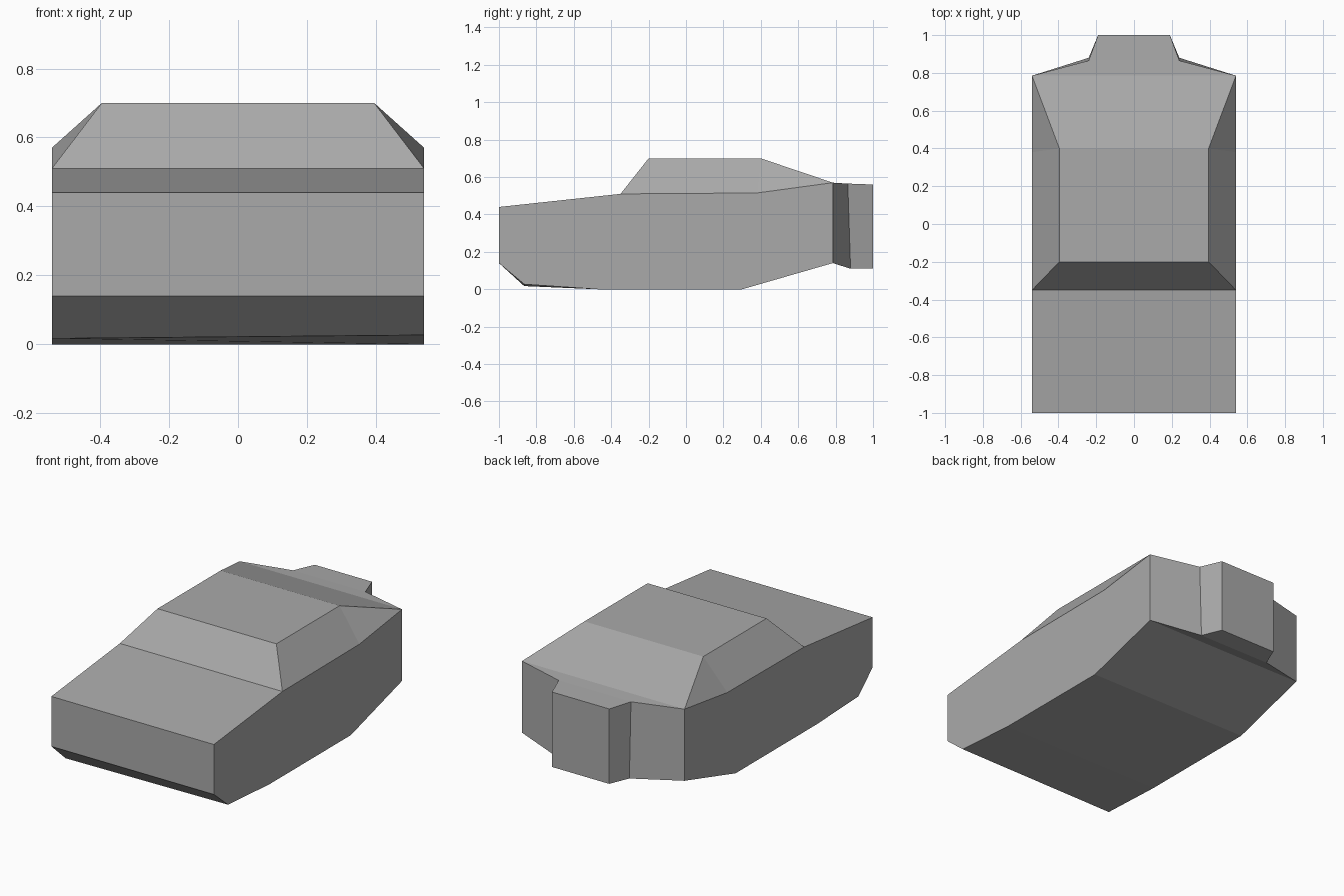
import bpy
import bmesh

cube = bpy.data.objects.get("Cube")
if cube:
    bpy.data.objects.remove(cube, do_unlink=True)

# One flat colour
grey = bpy.data.materials.new("plain_grey")
grey.use_nodes = True
colour = (0.4, 0.4, 0.4, 1.0)
grey.diffuse_color = colour
grey.node_tree.nodes["Principled BSDF"].inputs["Base Color"].default_value = colour

# Corner points of one half: half width, y, z
HALF = 0.54
points = {
    "nose_low": (HALF, -1.0, 0.14),
    "chin": (HALF, -0.865, 0.022),
    "floor_front": (HALF, -0.47, 0.0),
    "floor_back": (HALF, 0.3, 0.0),
    "rear_low": (HALF, 0.785, 0.14),
    "rear_top": (HALF, 0.785, 0.57),
    "waist_back": (HALF, 0.38, 0.515),
    "waist_front": (HALF, -0.35, 0.51),
    "nose_top": (HALF, -1.0, 0.44),
    "roof_front": (0.395, -0.2, 0.7),
    "roof_back": (0.395, 0.4, 0.7),
    "neck_top": (0.24, 0.865, 0.565),
    "neck_low": (0.24, 0.88, 0.11),
    "tail_top": (0.19, 1.0, 0.56),
    "tail_low": (0.19, 1.0, 0.11),
}

bm = bmesh.new()
sides = []
for s in (-1, 1):
    sides.append({name: bm.verts.new((s * x, y, z)) for name, (x, y, z) in points.items()})
right, left = sides

# The chin edge slopes slightly across the width
right["chin"].co.z -= 0.005
left["chin"].co.z += 0.005

# Strip of panels running across the model, all the way round its length
ring = ["nose_low", "chin", "floor_front", "floor_back", "rear_low", "neck_low",
        "tail_low", "tail_top", "neck_top", "rear_top", "roof_back", "roof_front",
        "waist_front", "nose_top"]
for a, b in zip(ring, ring[1:] + ring[:1]):
    bm.faces.new((right[a], right[b], left[b], left[a]))

# Panels on each side: body wall, cabin slopes, rear shoulder and tail
side_panels = [
    ["nose_low", "chin", "floor_front", "floor_back", "rear_low",
     "rear_top", "waist_back", "waist_front", "nose_top"],
    ["waist_front", "waist_back", "roof_back", "roof_front"],
    ["waist_back", "rear_top", "roof_back"],
    ["rear_low", "neck_low", "neck_top", "rear_top"],
    ["neck_low", "tail_low", "tail_top", "neck_top"],
]
for side in sides:
    for panel in side_panels:
        bm.faces.new([side[name] for name in panel])

bmesh.ops.recalc_face_normals(bm, faces=bm.faces[:])
mesh = bpy.data.meshes.new("vehicle_body")
bm.to_mesh(mesh)
bm.free()
mesh.materials.append(grey)
body = bpy.data.objects.new("vehicle_body", mesh)
bpy.context.collection.objects.link(body)
